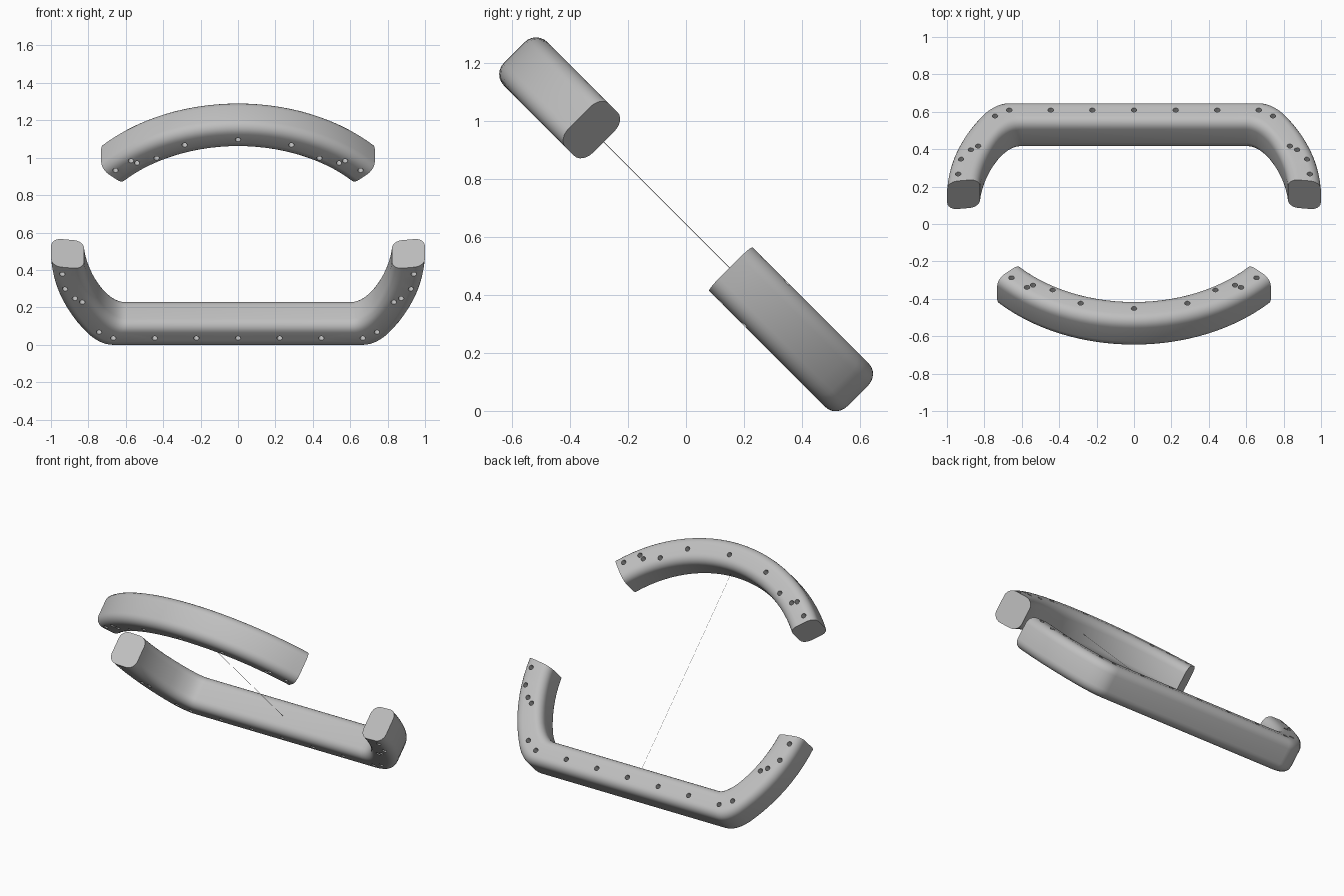
import bpy, bmesh, math
from mathutils import Vector

if "Cube" in bpy.data.objects:
    bpy.data.objects.remove(bpy.data.objects["Cube"])

LOW, HIGH = 0.35, 0.562          # thickness range, across the tilted plane
CENTRE, OUTER, INNER = 0.294, 1.0, 0.826
RADIUS = 0.055                   # rounding of the grip section
BAR_OUT, BAR_IN = -0.382, -0.208

grey = bpy.data.materials.new("plain_grey")
grey.use_nodes = True
grey.diffuse_color = (0.52, 0.52, 0.52, 1)
grey.node_tree.nodes["Principled BSDF"].inputs["Base Color"].default_value = grey.diffuse_color


def tilt(x, u, n):
    """Plane coordinates (across, up the slope, off the slope) to world."""
    return Vector((x, (n - u) / math.sqrt(2), (n + u) / math.sqrt(2)))


def make_object(name, bm):
    bmesh.ops.recalc_face_normals(bm, faces=bm.faces[:])
    mesh = bpy.data.meshes.new(name)
    bm.to_mesh(mesh)
    bm.free()
    mesh.materials.append(grey)
    obj = bpy.data.objects.new(name, mesh)
    bpy.context.collection.objects.link(obj)
    return obj


def section(out, inn, steps=6):
    """Rounded rectangle spanning an outer and an inner path point."""
    out, inn = Vector(out), Vector(inn)
    width = (out - inn).length
    axis = (out - inn) / width
    corners = [(width - RADIUS, HIGH - RADIUS), (RADIUS, HIGH - RADIUS),
               (RADIUS, LOW + RADIUS), (width - RADIUS, LOW + RADIUS)]
    points = []
    for k, (s, n) in enumerate(corners):
        for i in range(steps + 1):
            a = math.pi / 2 * (k + i / steps)
            p = inn + axis * (s + RADIUS * math.cos(a))
            points.append(tilt(p.x, p.y, n + RADIUS * math.sin(a)))
    return points


def sweep(name, path):
    bm = bmesh.new()
    rings = [[bm.verts.new(p) for p in section(*pair)] for pair in path]
    count = len(rings[0])
    for a, b in zip(rings, rings[1:]):
        for i in range(count):
            j = (i + 1) % count
            bm.faces.new((a[i], a[j], b[j], b[i]))
    bm.faces.new(rings[0])
    bm.faces.new(rings[-1])
    return make_object(name, bm)


def drill(obj, holes, radius=0.015, depth=0.05):
    """Sink small round pits into both broad faces, mirrored left to right."""
    bm = bmesh.new()
    spots = {(side * x, u) for x, u in holes for side in (1, -1)}
    for x, u in sorted(spots):
        for n in (LOW, HIGH):
            ends = [[bm.verts.new(tilt(x + radius * math.cos(a), u + radius * math.sin(a), n + d))
                     for a in (math.tau * i / 12 for i in range(12))] for d in (-depth, depth)]
            for i in range(12):
                j = (i + 1) % 12
                bm.faces.new((ends[0][i], ends[0][j], ends[1][j], ends[1][i]))
            bm.faces.new(ends[0])
            bm.faces.new(ends[1])
    cutter = make_object("hole_cutter", bm)
    cutter.hide_render = True
    mod = obj.modifiers.new("holes", "BOOLEAN")
    mod.operation, mod.solver, mod.object = "DIFFERENCE", "EXACT", cutter
    bpy.ops.object.select_all(action="DESELECT")
    bpy.context.view_layer.objects.active = obj
    obj.select_set(True)
    bpy.ops.object.modifier_apply(modifier=mod.name)
    bpy.data.objects.remove(cutter)
    bpy.ops.object.shade_smooth_by_angle(angle=math.radians(35))


def on_arc(radius, degrees):
    a = math.radians(degrees)
    return (radius * math.cos(a), CENTRE + radius * math.sin(a))


def blend(a, b, c, t):
    return tuple((1 - t) ** 2 * p + 2 * t * (1 - t) * q + t * t * r for p, q, r in zip(a, b, c))


# Upper grip: a plain arc
angles = [43 + 94 * i / 28 for i in range(29)]
upper = sweep("upper_grip", [(on_arc(OUTER, a), on_arc(INNER, a)) for a in angles])
drill(upper, [(0, 1.2), (0.285, 1.16), (0.435, 1.06), (0.54, 1.024), (0.572, 1.04), (0.655, 0.968)])

# Lower grip: arc, soft corner and straight bar, mirrored
half = []
for i in range(11):
    t = i / 10
    half.append((on_arc(OUTER, -2.9 - 34 * t), on_arc(INNER, -5 - 24.4 * t)))
out_start, in_start = half[-1]
for i in range(1, 8):
    t = i / 7
    half.append((blend(out_start, (0.737, BAR_OUT), (0.67, BAR_OUT), t),
                 blend(in_start, (0.656, BAR_IN), (0.6, BAR_IN), t)))
mirrored = [tuple((-x, u) for x, u in pair) for pair in reversed(half)]
lower = sweep("lower_grip", half + mirrored)
drill(lower, [(0, -0.3), (0.223, -0.3), (0.445, -0.3), (0.667, -0.3), (0.743, -0.255),
              (0.833, -0.028), (0.872, 0), (0.925, 0.07), (0.94, 0.183)])

# Hair-thin upright strip joining the grips
bm = bmesh.new()
mid = (LOW + HIGH) / 2
bm.faces.new([bm.verts.new(tilt(0, u, mid + d)) for u, d in
              ((BAR_IN, -0.001), (1.13, -0.001), (1.13, 0.001), (BAR_IN, 0.001))])
make_object("centre_strip", bm)
